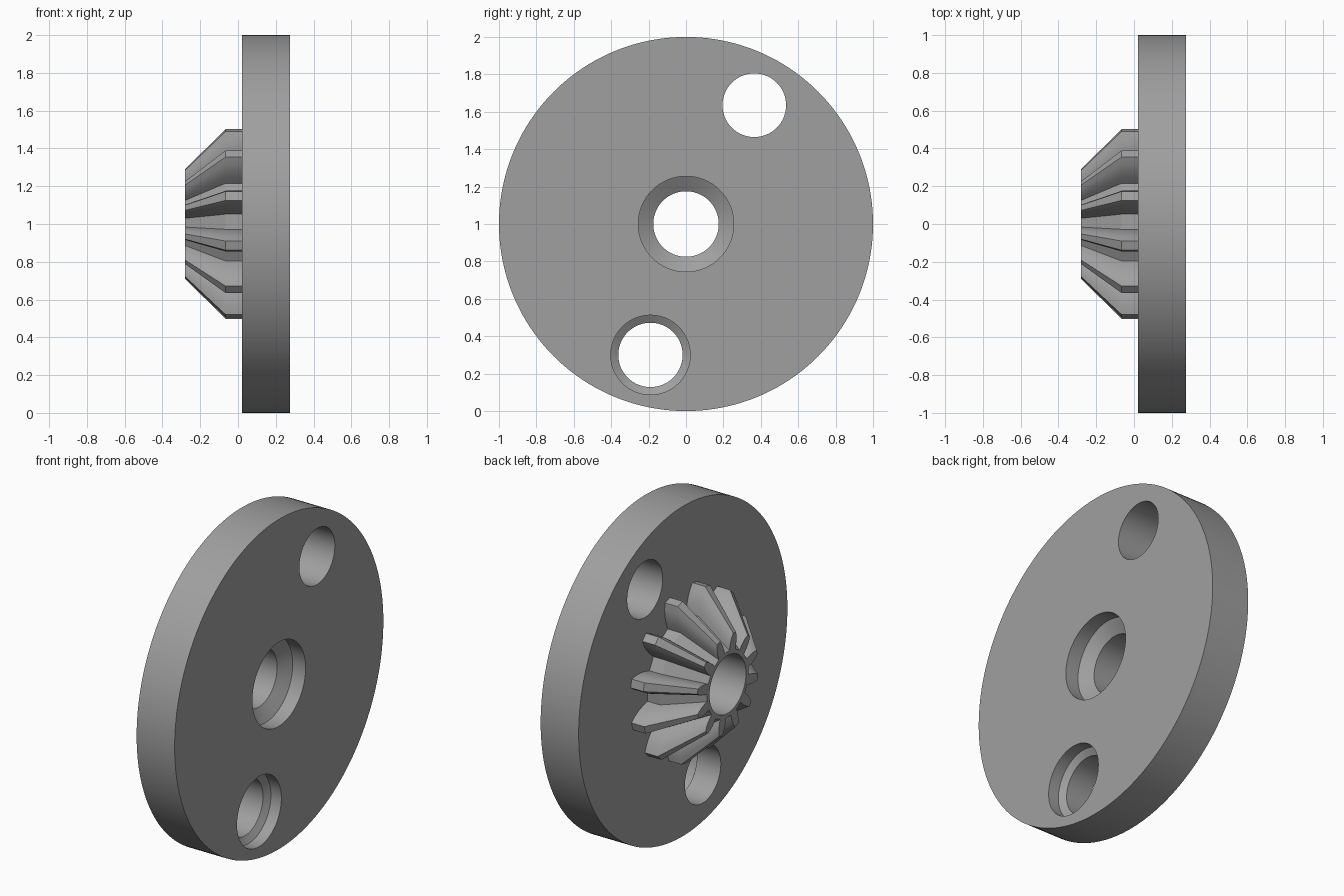
import bpy, bmesh, math

if "Cube" in bpy.data.objects:
    bpy.data.objects.remove(bpy.data.objects["Cube"])

steel = bpy.data.materials.new("plain_grey")
steel.diffuse_color = (0.35, 0.35, 0.35, 1)
steel.use_nodes = True
steel.node_tree.nodes["Principled BSDF"].inputs["Base Color"].default_value = steel.diffuse_color


def loft(name, sections):
    """Skin matching closed sections (lists of x, y, z) and cap both ends."""
    bm = bmesh.new()
    rings = [[bm.verts.new(p) for p in s] for s in sections]
    n = len(rings[0])
    for a, b in zip(rings, rings[1:]):
        for i in range(n):
            j = (i + 1) % n
            bm.faces.new((a[i], a[j], b[j], b[i]))
    bm.faces.new(rings[0])
    bm.faces.new(rings[-1])
    bmesh.ops.recalc_face_normals(bm, faces=bm.faces)
    me = bpy.data.meshes.new(name)
    bm.to_mesh(me)
    bm.free()
    me.materials.append(steel)
    ob = bpy.data.objects.new(name, me)
    bpy.context.collection.objects.link(ob)
    return ob


def turned(name, profile, y=0.0, z=1.0, n=96):
    """Solid of revolution about an x-parallel axis; profile is (x, radius)."""
    angles = [2 * math.pi * i / n for i in range(n)]
    return loft(name, [[(x, y + r * math.cos(a), z + r * math.sin(a)) for a in angles]
                       for x, r in profile])


def cut(ob, cutter):
    """Subtract a cutter and discard it."""
    bpy.context.view_layer.objects.active = ob
    m = ob.modifiers.new("hole", 'BOOLEAN')
    m.operation = 'DIFFERENCE'
    m.solver = 'EXACT'
    m.object = cutter
    bpy.ops.object.modifier_apply(modifier=m.name)
    bpy.data.objects.remove(cutter)


def smooth(ob):
    bpy.ops.object.select_all(action='DESELECT')
    ob.select_set(True)
    bpy.context.view_layer.objects.active = ob
    bpy.ops.object.shade_smooth_by_angle(angle=math.radians(22))


BACK, FACE, NOSE = 0.02, 0.275, -0.28

# Round plate
plate = turned("plate", [(BACK, 1.0), (FACE, 1.0)], n=160)

# Centre bore with a drilled recess, stepped lower hole, plain upper hole
cut(plate, turned("centre_cutter", [(-0.1, 0.175), (FACE - 0.135, 0.175),
                                    (FACE - 0.087, 0.255), (0.4, 0.255)]))
cut(plate, turned("lower_cutter", [(-0.1, 0.172), (FACE - 0.095, 0.172),
                                   (FACE - 0.07, 0.2125), (0.4, 0.2125)], -0.19, 0.30))
cut(plate, turned("upper_cutter", [(-0.1, 0.17), (0.4, 0.17)], 0.365, 1.635))
smooth(plate)

# Bevel gear: twelve teeth tapering toward the nose
half = [(8.3, 0.345), (7.6, 0.39), (6.6, 0.43), (5.0, 0.47), (2.8, 0.51)]
tooth = [(-a, r) for a, r in half] + half[::-1]


def gear_section(x, scale):
    pts = []
    for k in range(12):
        for a, r in tooth:
            t = math.radians(17 + 30 * k + a)
            pts.append((x, -r * scale * math.cos(t), 1 + r * scale * math.sin(t)))
    return pts


gear = loft("bevel_gear", [gear_section(NOSE, 0.58), gear_section(-0.065, 1),
                           gear_section(BACK, 1)])
cut(gear, turned("bore_cutter", [(-0.5, 0.175), (0.2, 0.175)]))
smooth(gear)
